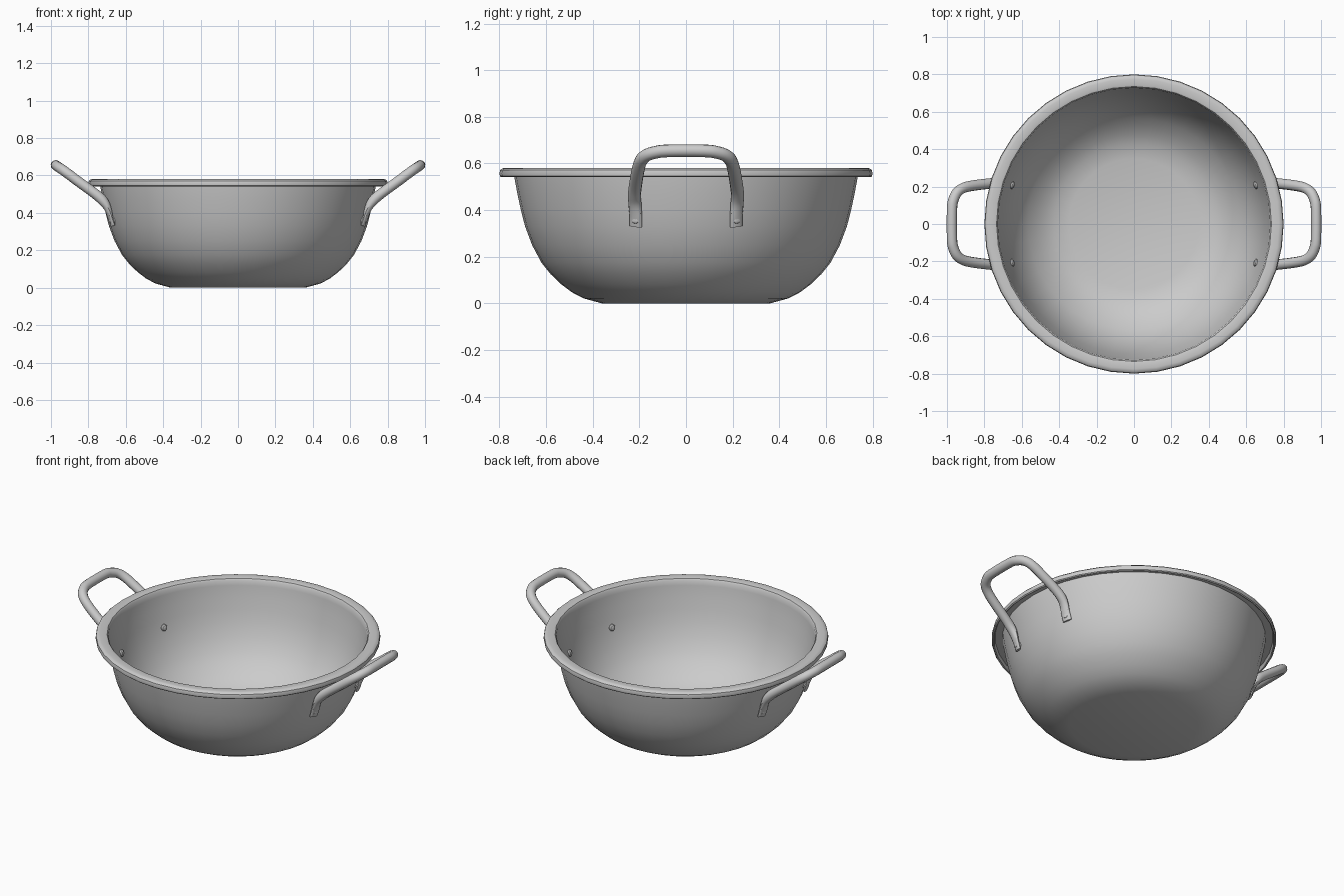
import bpy, bmesh, math
from mathutils import Vector, Matrix

if "Cube" in bpy.data.objects:
    bpy.data.objects.remove(bpy.data.objects["Cube"])

steel = bpy.data.materials.new("steel grey")
steel.diffuse_color = (0.6, 0.6, 0.6, 1)
steel.use_nodes = True
steel.node_tree.nodes["Principled BSDF"].inputs["Base Color"].default_value = steel.diffuse_color


def finish(bm, name):
    bmesh.ops.recalc_face_normals(bm, faces=bm.faces)
    me = bpy.data.meshes.new(name)
    bm.to_mesh(me)
    bm.free()
    ob = bpy.data.objects.new(name, me)
    bpy.context.collection.objects.link(ob)
    me.materials.append(steel)
    bpy.ops.object.select_all(action='DESELECT')
    ob.select_set(True)
    bpy.context.view_layer.objects.active = ob
    bpy.ops.object.shade_smooth_by_angle(angle=math.radians(35))
    return ob


def bridge_rings(bm, rings):
    n = len(rings[0])
    for a, b in zip(rings, rings[1:]):
        for i in range(n):
            j = (i + 1) % n
            bm.faces.new((a[i], a[j], b[j], b[i]))
    bm.faces.new(rings[0])
    bm.faces.new(rings[-1])


def lathe(name, profile, sides):
    bm = bmesh.new()
    rings = [[bm.verts.new((r * math.cos(2 * math.pi * i / sides),
                            r * math.sin(2 * math.pi * i / sides), z))
              for i in range(sides)] for r, z in profile]
    bridge_rings(bm, rings)
    return finish(bm, name)


# Bowl: thin wall with a flat base and a turned-down flange
wall = [(.36, 0), (.44, .022), (.49, .048), (.535, .082), (.58, .125), (.62, .175),
        (.66, .25), (.69, .33), (.708, .40), (.723, .47), (.736, .54)]
rim = [(.739, .564), (.780, .564), (.784, .558), (.786, .544), (.792, .541), (.798, .546),
       (.800, .558), (.797, .571), (.788, .579), (.775, .581), (.745, .581),
       (.735, .578), (.728, .568)]
inner = [(r - .011, z + .011 * (1 - z / .56)) for r, z in reversed(wall)]
lathe("bowl", wall + rim + inner, 40)


# Handles: bent rod whose ends are flattened against the wall
half = [(.668, .215, .330, .010), (.681, .215, .370, .012), (.697, .219, .425, .020),
        (.723, .221, .466, .027), (.765, .217, .503, .027), (.850, .207, .565, .027),
        (.910, .194, .610, .027), (.945, .170, .635, .027), (.965, .130, .648, .027),
        (.973, .080, .654, .027)]
ctrl = half + [(x, -y, z, t) for x, y, z, t in reversed(half)]


def smooth_path(pts, k=3):
    p = [Vector(q) for q in pts]
    p = [p[0] * 2 - p[1]] + p + [p[-1] * 2 - p[-2]]
    out = []
    for a, b, c, d in zip(p, p[1:], p[2:], p[3:]):
        for s in range(k):
            u = s / k
            out.append((b * 2 + (c - a) * u + (a * 2 - b * 5 + c * 4 - d) * u ** 2
                        + (b * 3 - a - c * 3 + d) * u ** 3) / 2)
    return out + [p[-2]]


def handle(name, turn):
    path = smooth_path(ctrl)
    bm = bmesh.new()
    rings = []
    for i, q in enumerate(path):
        p = q.to_3d()
        t = (path[min(i + 1, len(path) - 1)] - path[max(i - 1, 0)]).to_3d().normalized()
        d = (abs(t.x), abs(t.z)) if p.z < .5 else (.81, .58)
        lean = .32 * max(0, min(1, (.46 - p.z) / .08)) * (1 if p.y > 0 else -1)
        n = Vector((d[1], lean, -d[0]))
        n = (n - t * n.dot(t)).normalized()
        b = t.cross(n)
        ring = []
        for s in range(12):
            a = 2 * math.pi * s / 12
            ring.append(bm.verts.new(p + n * q.w * math.cos(a) + b * .028 * math.sin(a)))
        rings.append(ring)
    bridge_rings(bm, rings)
    bmesh.ops.rotate(bm, verts=bm.verts, matrix=Matrix.Rotation(turn, 3, 'Z'))
    finish(bm, name)


handle("right_handle", 0)
handle("left_handle", math.pi)

# Rivets: domed heads outside and inside, joined through the wall
rivet = [(.006, -.030), (.015, -.027), (.020, -.020), (.020, .012), (.015, .019), (.006, .022)]
for side, sx in (("right", 1), ("left", -1)):
    for end, sy in (("front", -1), ("back", 1)):
        ob = lathe(f"{side}_{end}_rivet", rivet, 16)
        aim = Vector((sx * .67, sy * .21, -.06))
        ob.location = (sx * .668, sy * .212, .36)
        ob.rotation_euler = aim.to_track_quat('Z', 'Y').to_euler()
